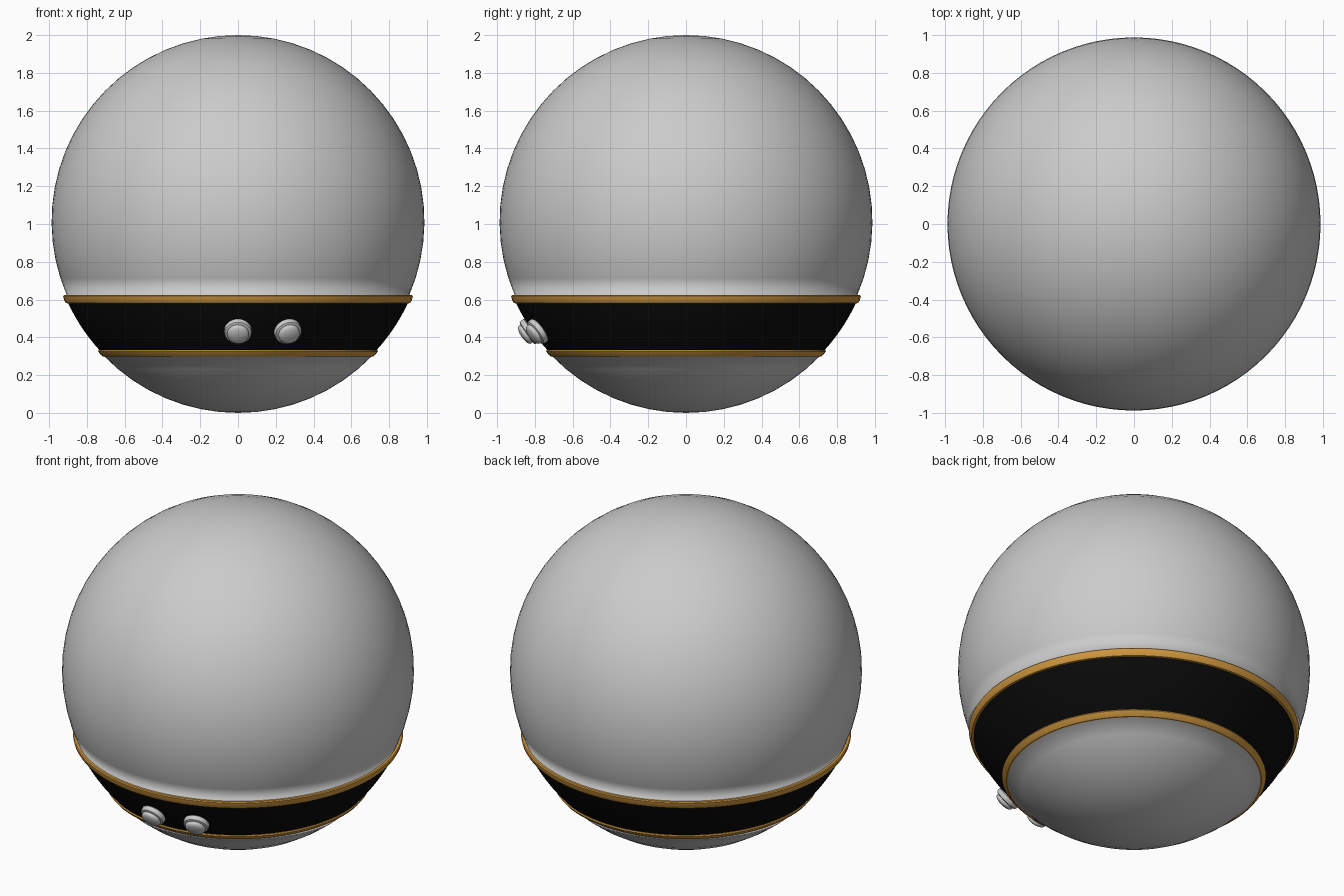
import bpy, math
from mathutils import Vector, Matrix

if "Cube" in bpy.data.objects:
    bpy.data.objects.remove(bpy.data.objects["Cube"])

R = 0.987
SEG = 96


def material(name, rgb):
    m = bpy.data.materials.new(name)
    m.diffuse_color = (*rgb, 1)
    m.use_nodes = True
    m.node_tree.nodes["Principled BSDF"].inputs["Base Color"].default_value = m.diffuse_color
    return m


def revolve(name, profile, mat=None, seg=SEG, closed=False, angle=None):
    """Spin an (r, z) profile, listed top to bottom, about z."""
    verts, rings, faces = [], [], []
    for r, z in profile:
        n = 1 if r < 1e-6 else seg
        rings.append([len(verts) + i for i in range(n)])
        verts += [(r * math.cos(2 * math.pi * i / seg), r * math.sin(2 * math.pi * i / seg), z) for i in range(n)]
    pairs = list(zip(rings, rings[1:])) + ([(rings[-1], rings[0])] if closed else [])
    for a, b in pairs:
        for i in range(seg):
            j = (i + 1) % seg
            quad = [a[i % len(a)], b[i % len(b)], b[j % len(b)], a[j % len(a)]]
            faces.append(list(dict.fromkeys(quad)))
    me = bpy.data.meshes.new(name)
    me.from_pydata(verts, [], faces)
    ob = bpy.data.objects.new(name, me)
    bpy.context.collection.objects.link(ob)
    me.shade_smooth()
    if angle:
        bpy.ops.object.select_all(action='DESELECT')
        ob.select_set(True)
        bpy.context.view_layer.objects.active = ob
        bpy.ops.object.shade_smooth_by_angle(angle=math.radians(angle))
    if mat:
        me.materials.append(mat)
    return ob


def arc(center_z, a0, a1, n, r=R):
    """Sphere profile between polar angles a0 and a1."""
    return [(r * math.sin(a0 + (a1 - a0) * i / n), center_z + r * math.cos(a0 + (a1 - a0) * i / n))
            for i in range(n + 1)]


black = material("black", (0.003, 0.003, 0.003))
gold = material("gold", (0.65, 0.32, 0.05))

# Upper shell and bottom cap, each with a tiny ledge softening the shading at the band
upper = arc(1.013, 0, math.acos((0.622 - 1.013) / R), 20)
revolve("upper_shell", upper + [(0.914, 0.622)])
lower = arc(R, math.acos((0.30 - R) / R), math.pi, 8)
revolve("bottom_cap", [(0.713, 0.30)] + lower)

# Black band, following the sphere between the trims
band = arc(1.0, math.acos(-0.41 / 0.992), math.acos(-0.68 / 0.992), 10, 0.992)
revolve("black_band", band, black)

# Gold trims, slightly proud of the surface
revolve("upper_trim", [(0.895, 0.624), (0.921, 0.624), (0.926, 0.619), (0.921, 0.598),
                       (0.911, 0.581), (0.885, 0.578)], gold, closed=True, angle=35)
revolve("lower_trim", [(0.715, 0.335), (0.738, 0.333), (0.741, 0.326), (0.727, 0.308),
                       (0.715, 0.299), (0.695, 0.299)], gold, closed=True, angle=35)

# Two buttons: flanged base with a domed cap, pointing out from the sphere centre
flange = [(0, 0.034), (0.062, 0.034), (0.070, 0.030), (0.073, 0.022), (0.073, 0.004), (0.066, -0.002), (0.066, -0.03)]
dome = [(0.057 * math.sin(t * math.pi / 16), 0.044 + 0.022 * math.cos(t * math.pi / 16)) for t in range(9)]
dome += [(0.057, 0.03)]
for side, az in (("middle", 0), ("right", math.radians(18.6))):
    el = math.radians(-34.5)
    normal = Vector((math.sin(az) * math.cos(el), -math.cos(az) * math.cos(el), math.sin(el)))
    place = Matrix.Translation(Vector((0, 0, 1)) + normal * 0.99) @ normal.to_track_quat('Z', 'Y').to_matrix().to_4x4()
    for part, prof in (("button_flange", flange), ("button_dome", dome)):
        revolve(f"{part}_{side}", prof, seg=32, angle=40).matrix_world = place
